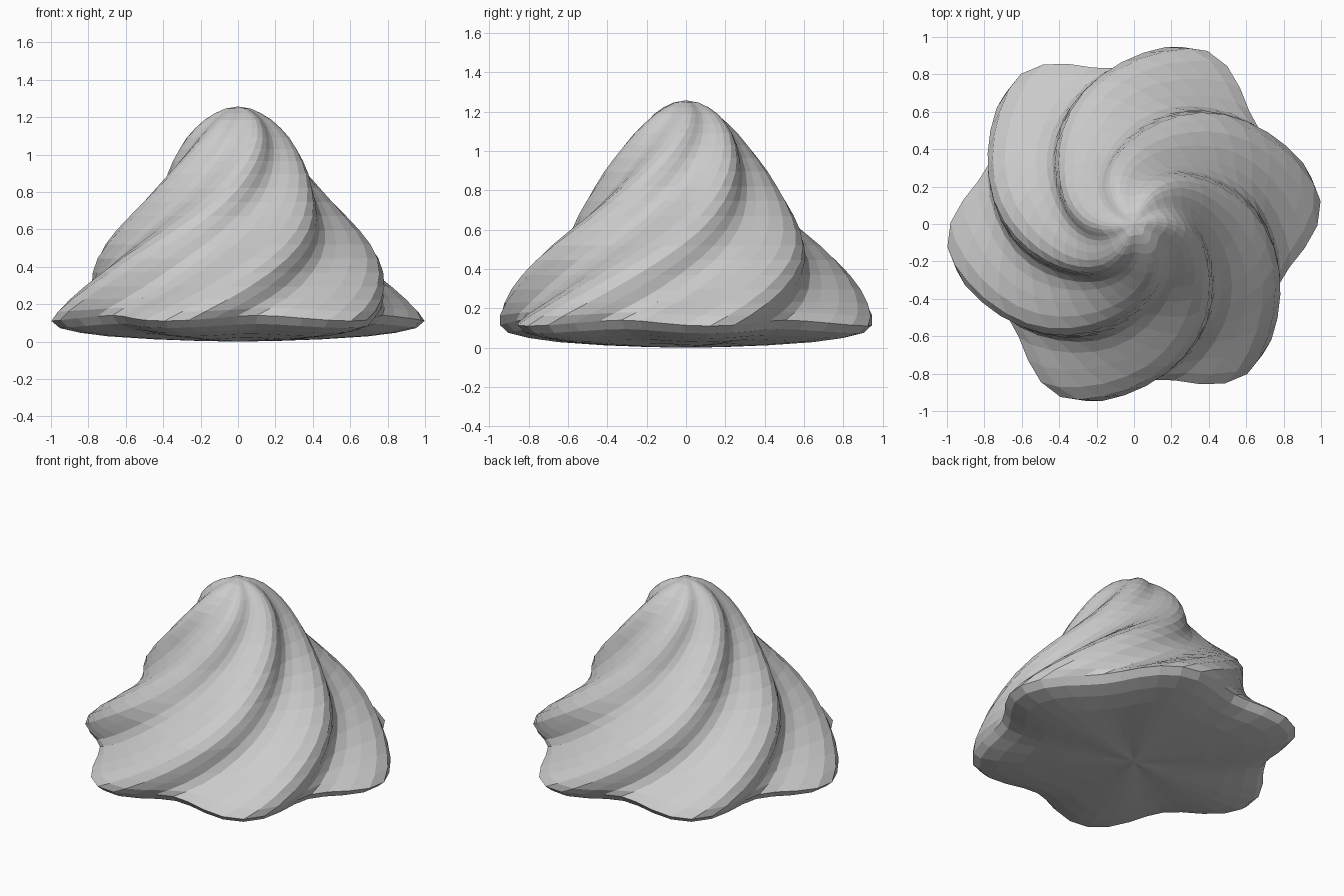
import bpy, bmesh
from math import sin, cos, pi, radians

if "Cube" in bpy.data.objects:
    bpy.data.objects.remove(bpy.data.objects["Cube"])

LOBES, SEGS = 6, 48
# crest profile (radius, height) from underside to tip
PROFILE = [(0.20, 0.003), (0.45, 0.012), (0.70, 0.028), (0.85, 0.047), (0.96, 0.072),
           (1.005, 0.11), (0.985, 0.16), (0.94, 0.225), (0.89, 0.295), (0.835, 0.37),
           (0.78, 0.445), (0.717, 0.52), (0.65, 0.595), (0.583, 0.67), (0.522, 0.745),
           (0.465, 0.82), (0.415, 0.895), (0.367, 0.965), (0.322, 1.03), (0.277, 1.09),
           (0.23, 1.14), (0.18, 1.185), (0.125, 1.22), (0.07, 1.245)]


def ring(bm, radius, z):
    """Lobed star section, turned further the higher it sits; valleys lift at the rim."""
    twist = radians(7 + 107 * (max(z, 0.11) - 0.11))
    lift = 0.03 * max(0, 1 - abs(z - 0.11) / 0.15)
    verts = []
    for i in range(SEGS):
        a = 2 * pi * i / SEGS
        dip = (1 - cos(LOBES * a)) / 2
        r = radius * (1 - 0.165 * dip)
        verts.append(bm.verts.new((r * cos(a + twist), r * sin(a + twist), z + lift * dip)))
    return verts


# piped swirl: stacked twisting rings closed by a fan at each end
bm = bmesh.new()
rings = [ring(bm, r, z) for r, z in PROFILE]
base = bm.verts.new((0, 0, 0))
tip = bm.verts.new((0, 0, 1.257))
for i in range(SEGS):
    j = (i + 1) % SEGS
    for lo, hi in zip(rings, rings[1:]):
        bm.faces.new((lo[i], lo[j], hi[j], hi[i]))
    bm.faces.new((base, rings[0][j], rings[0][i]))
    bm.faces.new((tip, rings[-1][i], rings[-1][j]))
bmesh.ops.recalc_face_normals(bm, faces=bm.faces)
mesh = bpy.data.meshes.new("cream_swirl")
bm.to_mesh(mesh)
bm.free()
swirl = bpy.data.objects.new("cream_swirl", mesh)
bpy.context.collection.objects.link(swirl)
